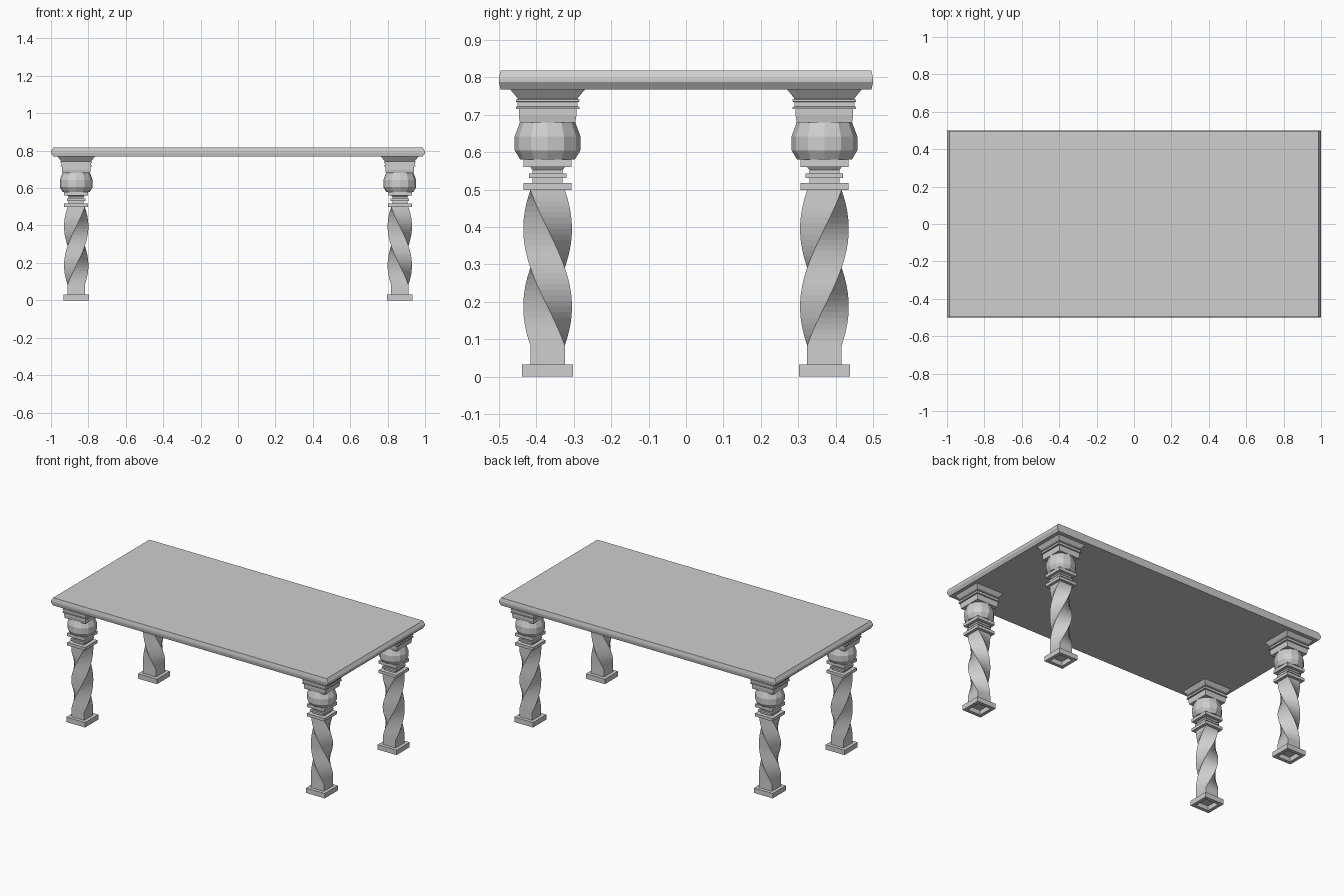
import bpy, bmesh, math

if "Cube" in bpy.data.objects:
    bpy.data.objects.remove(bpy.data.objects["Cube"])

LEG_X, LEG_Y = 0.865, -0.37

mat = bpy.data.materials.new("plain grey")
mat.diffuse_color = (0.62, 0.62, 0.62, 1)
mat.use_nodes = True
mat.node_tree.nodes["Principled BSDF"].inputs["Base Color"].default_value = mat.diffuse_color


def finish(name, bm, mirrored=True):
    bmesh.ops.recalc_face_normals(bm, faces=bm.faces)
    me = bpy.data.meshes.new(name)
    bm.to_mesh(me)
    bm.free()
    me.materials.append(mat)
    ob = bpy.data.objects.new(name, me)
    bpy.context.collection.objects.link(ob)
    if mirrored:
        m = ob.modifiers.new("four legs", 'MIRROR')
        m.use_axis = (True, True, False)
        m.use_mirror_merge = False
    return ob


def loft(name, rings, sides=4):
    """Stack of polygon rings (half width, z, turn) at the leg centre."""
    bm = bmesh.new()
    start = math.pi / 4 if sides == 4 else 0
    k = math.sqrt(2) if sides == 4 else 1
    loops = []
    for h, z, *turn in rings:
        a0 = start + (turn[0] if turn else 0)
        loops.append([bm.verts.new((LEG_X + h * k * math.cos(a0 + 2 * math.pi * i / sides),
                                    LEG_Y + h * k * math.sin(a0 + 2 * math.pi * i / sides), z))
                      for i in range(sides)])
    for a, b in zip(loops, loops[1:]):
        for i in range(sides):
            j = (i + 1) % sides
            bm.faces.new((a[i], a[j], b[j], b[i]))
    bm.faces.new(loops[0])
    bm.faces.new(loops[-1])
    return finish(name, bm)


# table top: slab with a pointed edge
bm = bmesh.new()
levels = []
for x, y, z in [(0.987, 0.496, 0.768), (1, 0.5, 0.787), (1, 0.5, 0.797), (0.987, 0.496, 0.818)]:
    levels.append([bm.verts.new((sx * x, sy * y, z))
                   for sx, sy in ((-1, -1), (1, -1), (1, 1), (-1, 1))])
for a, b in zip(levels, levels[1:]):
    for i in range(4):
        j = (i + 1) % 4
        bm.faces.new((a[i], a[j], b[j], b[i]))
bm.faces.new(levels[0])
bm.faces.new(levels[-1])
finish("table_top", bm, mirrored=False)

# foot with a hollow underside, and the plain block above it
loft("foot", [(0.046, 0.03), (0.046, 0.0), (0.068, 0.0), (0.068, 0.032), (0.046, 0.032), (0.046, 0.083)])

# square shaft twisted by half a turn
N = 28
loft("twisted_shaft", [(0.046, 0.083 + 0.416 * i / N, -math.pi * i / N) for i in range(N + 1)])

# square collars between shaft and bulb
loft("neck_collars", [(0.064, 0.499), (0.064, 0.518), (0.04, 0.518), (0.04, 0.531),
                      (0.05, 0.531), (0.05, 0.543), (0.04, 0.543), (0.04, 0.552),
                      (0.046, 0.56), (0.064, 0.56), (0.064, 0.58)])

# faceted bulb
loft("bulb", [(0.073, 0.58), (0.088, 0.605), (0.088, 0.642), (0.074, 0.68)], sides=12)

# square capital flaring out to the table top
loft("capital", [(0.074, 0.68), (0.077, 0.698), (0.077, 0.715), (0.085, 0.716), (0.085, 0.721),
                 (0.08, 0.722), (0.08, 0.734), (0.085, 0.735), (0.085, 0.741),
                 (0.079, 0.742), (0.1, 0.768)])
